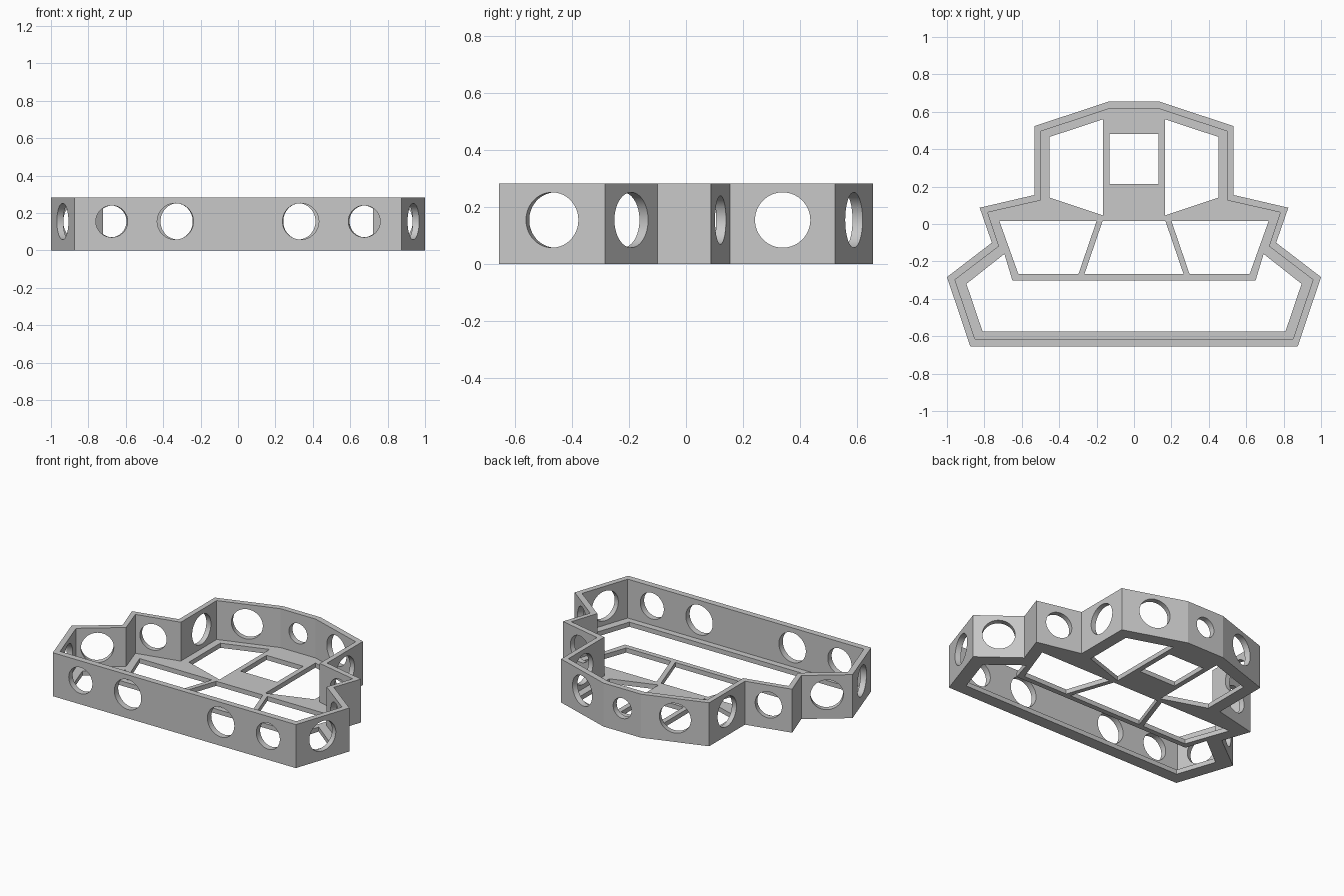
import bpy, bmesh, math
from mathutils import Vector, Matrix

if "Cube" in bpy.data.objects:
    bpy.data.objects.remove(bpy.data.objects["Cube"], do_unlink=True)

HEIGHT, FLOOR, HOLE_Z = 0.283, 0.03, 0.155

# Half outlines, from the rear centre round to the front, on the +x side
OUTER = [(0.135, 0.655), (0.533, 0.523), (0.533, 0.155), (0.825, 0.087),
         (0.76, -0.1), (1.0, -0.284), (0.875, -0.655)]
INNER = [(0.127, 0.618), (0.5, 0.495), (0.5, 0.126), (0.782, 0.062),
         (0.722, -0.119), (0.957, -0.298), (0.85, -0.615)]


def flip(points):
    return [(-x, y) for x, y in reversed(points)]


def mirrored(half):
    return half + flip(half)


def add_prism(bm, points, z0, z1):
    base = bm.faces.new([bm.verts.new((x, y, z0)) for x, y in points])
    result = bmesh.ops.extrude_face_region(bm, geom=[base])
    moved = [v for v in result["geom"] if isinstance(v, bmesh.types.BMVert)]
    bmesh.ops.translate(bm, vec=(0, 0, z1 - z0), verts=moved)


def add_drill(bm, x, y, normal, radius):
    turn = normal.to_track_quat('Z', 'Y').to_matrix().to_4x4()
    bmesh.ops.create_cone(bm, cap_ends=True, segments=64, radius1=radius,
                          radius2=radius, depth=0.16,
                          matrix=Matrix.Translation((x, y, HOLE_Z)) @ turn)


def make_object(name, bm):
    bmesh.ops.recalc_face_normals(bm, faces=bm.faces[:])
    mesh = bpy.data.meshes.new(name)
    bm.to_mesh(mesh)
    bm.free()
    obj = bpy.data.objects.new(name, mesh)
    bpy.context.collection.objects.link(obj)
    return obj


# Solid block in the shape of the outer wall
bm = bmesh.new()
add_prism(bm, mirrored(OUTER), 0, HEIGHT)
frame = make_object("open_frame", bm)

# Pocket inside the wall, leaving a thin floor
bm = bmesh.new()
add_prism(bm, mirrored(INNER), FLOOR, HEIGHT + 0.1)
pocket = make_object("pocket_cutter", bm)

# Openings in the floor
front_window = mirrored([(0.693, -0.16), (0.896, -0.32), (0.81, -0.574)][::1])
front_window = ([(0.65, -0.302)] + front_window[:3] + front_window[3:]
                + [(-0.65, -0.302)])
middle_window = mirrored([(0.168, 0.016), (0.265, -0.268)])
square_window = mirrored([(0.132, 0.482), (0.132, 0.214)])
side_windows = [
    [(0.2, 0.016), (0.72, 0.016), (0.618, -0.268), (0.297, -0.268)],
    [(0.165, 0.56), (0.453, 0.465), (0.453, 0.142), (0.165, 0.046)],
]
bm = bmesh.new()
for window in ([front_window, middle_window, square_window]
               + side_windows + [flip(w) for w in side_windows]):
    add_prism(bm, window, -0.1, FLOOR + 0.05)
windows = make_object("floor_window_cutter", bm)

# Round holes: centred on each wall panel, except the notch panel
bm = bmesh.new()
panel_radius = {0: 0.097, 1: 0.097, 2: 0.085, 4: 0.097, 5: 0.097}
for i, radius in panel_radius.items():
    a, b = Vector(OUTER[i]), Vector(OUTER[i + 1])
    mid, along = (a + b) / 2, b - a
    for side in (1, -1):
        add_drill(bm, side * mid.x, mid.y,
                  Vector((side * along.y, -along.x, 0)), radius)
# Front wall pairs and the small rear hole
for x, radius in ((0.335, 0.097), (0.675, 0.085)):
    for side in (1, -1):
        add_drill(bm, side * x, -0.635, Vector((0, 1, 0)), radius)
add_drill(bm, 0, 0.635, Vector((0, 1, 0)), 0.066)
holes = make_object("round_hole_cutter", bm)

# Cut everything out of the block, then drop the cutters
cutters = [pocket, windows, holes]
for cutter in cutters:
    cutter.hide_render = True
    mod = frame.modifiers.new(cutter.name, 'BOOLEAN')
    mod.operation, mod.solver, mod.object = 'DIFFERENCE', 'EXACT', cutter
bpy.context.view_layer.update()
evaluated = frame.evaluated_get(bpy.context.evaluated_depsgraph_get())
cut_mesh = bpy.data.meshes.new_from_object(evaluated)
frame.modifiers.clear()
frame.data = cut_mesh
for cutter in cutters:
    bpy.data.objects.remove(cutter, do_unlink=True)

# Plain grey finish
GREY = (0.58, 0.58, 0.58, 1)
grey = bpy.data.materials.new("plain_grey")
grey.use_nodes = True
grey.diffuse_color = GREY
grey.node_tree.nodes["Principled BSDF"].inputs["Base Color"].default_value = GREY
frame.data.materials.clear()
frame.data.materials.append(grey)

# Smooth hole walls, crisp panel corners
bpy.ops.object.select_all(action='DESELECT')
frame.select_set(True)
bpy.context.view_layer.objects.active = frame
bpy.ops.object.shade_smooth_by_angle(angle=math.radians(12))
